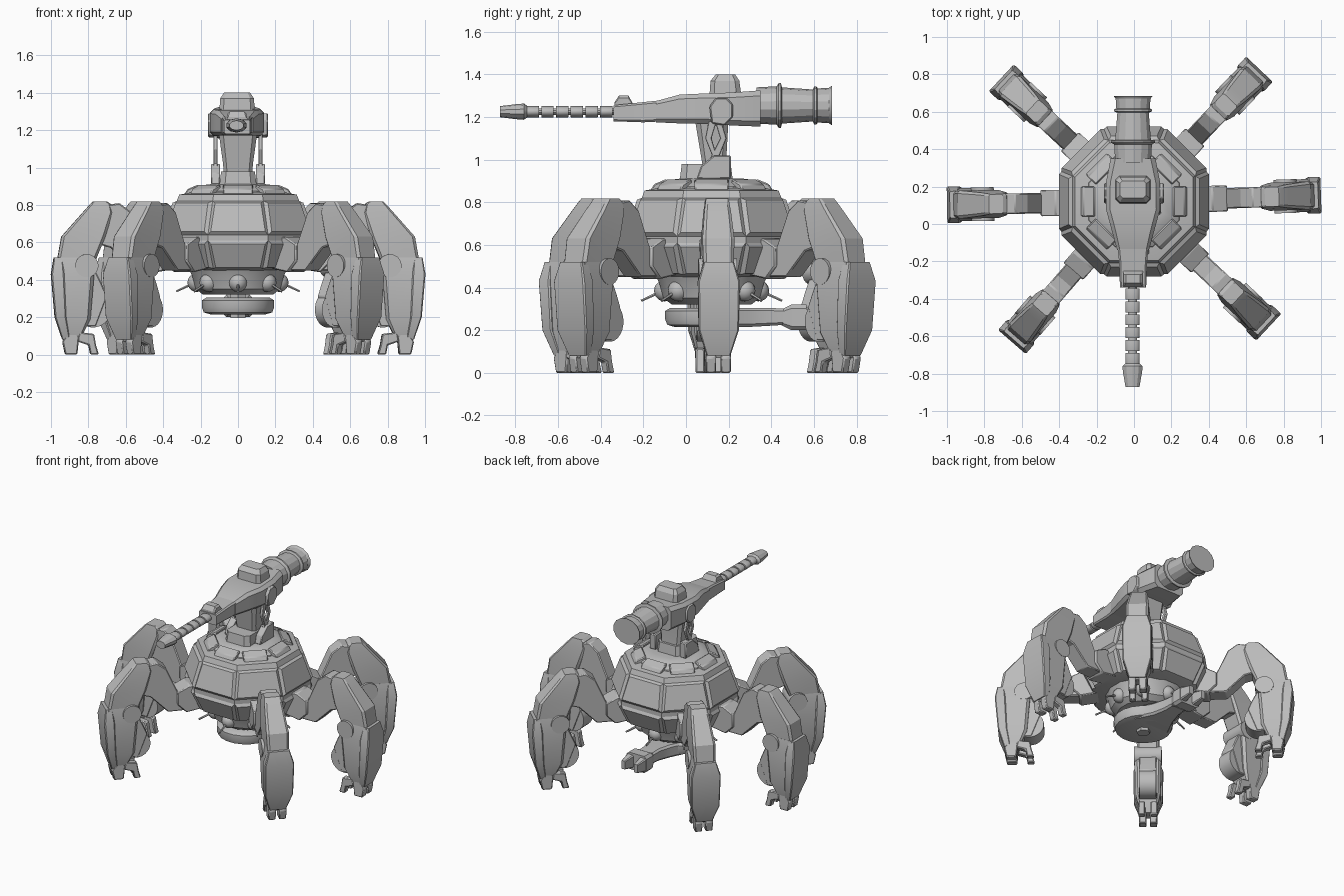
import bpy, bmesh, math
from mathutils import Matrix, Vector

cube = bpy.data.objects.get("Cube")
if cube:
    bpy.data.objects.remove(cube, do_unlink=True)

metal = bpy.data.materials.new("plain grey metal")
metal.use_nodes = True
GREY = (0.5, 0.5, 0.5, 1)
metal.diffuse_color = GREY
metal.node_tree.nodes["Principled BSDF"].inputs["Base Color"].default_value = GREY

CENTRE = Matrix.Translation((0, 0.12, 0))
BELLY = Matrix.Translation((0, 0.095, 0))
GUN = Matrix.Translation((-0.005, 0, 0))


def finish(name, bm, matrix, bevel=0, angle=25):
    bmesh.ops.recalc_face_normals(bm, faces=bm.faces)
    mesh = bpy.data.meshes.new(name)
    bm.to_mesh(mesh)
    bm.free()
    mesh.materials.append(metal)
    obj = bpy.data.objects.new(name, mesh)
    bpy.context.collection.objects.link(obj)
    obj.matrix_world = matrix
    bpy.ops.object.select_all(action="DESELECT")
    obj.select_set(True)
    bpy.context.view_layer.objects.active = obj
    bpy.ops.object.shade_smooth_by_angle(angle=math.radians(angle))
    if bevel:
        mod = obj.modifiers.new("chamfer", "BEVEL")
        mod.width, mod.segments = bevel, 1
    return obj


def skin(rings):
    """Bridge equal point rings and cap both ends."""
    bm = bmesh.new()
    loops = [[bm.verts.new(p) for p in ring] for ring in rings]
    for a, b in zip(loops, loops[1:]):
        for i in range(len(a)):
            j = (i + 1) % len(a)
            bm.faces.new((a[i], a[j], b[j], b[i]))
    bm.faces.new(loops[0])
    bm.faces.new(loops[-1])
    return bm


def loft(name, sections, place, matrix=CENTRE, chamfer=0.3):
    """Chamfered box sections: (position, low, high, half width)."""
    rings = []
    for t, low, high, w in sections:
        m, h = (low + high) / 2, (high - low) / 2
        c = chamfer * min(h, w)
        quarter = [(h, w - c), (h - c, w)]
        ring = quarter + [(-u, v) for u, v in reversed(quarter)]
        ring += [(-u, -v) for u, v in ring]
        rings.append([place(t, m + u, v) for u, v in ring])
    return finish(name, skin(rings), matrix)


def upright(t, u, v):
    return Vector((u, v, t))


def upright_turned(t, u, v):
    return Vector((v, u, t))


def lengthwise(t, u, v):
    return Vector((v, t, u))


def prism(name, outline, half, matrix=CENTRE, offset=0, bevel=0.006):
    """Outline in the x-z plane, thick along y."""
    rings = [[(x, offset + s * half, z) for x, z in outline] for s in (-1, 1)]
    return finish(name, skin(rings), matrix, bevel)


def lathe_mesh(profile, sides):
    step = math.tau / sides
    return skin([[(r * math.cos((i + 0.5) * step), r * math.sin((i + 0.5) * step), z)
                  for i in range(sides)] for r, z in profile])


def lathe(name, profile, sides, matrix=CENTRE, angle=35):
    return finish(name, lathe_mesh(profile, sides), matrix, 0, angle)


def cylinder_y(name, x, z, radius, half, matrix):
    turn = matrix @ Matrix.Translation((x, 0, z)) @ Matrix.Rotation(math.pi / 2, 4, "X")
    return lathe(name, [(radius, -half), (radius, half)], 24, turn)


# Octagonal hull with raised armour panels
bm = lathe_mesh([(0.2, 0.44), (0.345, 0.46), (0.42, 0.61), (0.42, 0.64),
                 (0.355, 0.82), (0.34, 0.855), (0.25, 0.87)], 8)
bmesh.ops.recalc_face_normals(bm, faces=bm.faces)
walls = [f for f in bm.faces if len(f.verts) == 4 and f.calc_area() > 0.03]
bmesh.ops.inset_individual(bm, faces=walls, thickness=0.02, depth=0.018)
finish("hull", bm, CENTRE)
lathe("hull_cap", [(0.27, 0.85), (0.26, 0.875), (0.21, 0.905), (0.15, 0.912)], 8)
for k in range(8):
    spin = CENTRE @ Matrix.Rotation(k * math.pi / 4, 4, "Z")
    prism("cap_block", [(0.2, 0.84), (0.29, 0.85), (0.27, 0.885), (0.21, 0.91)], 0.08, spin)

# Sensor ring with eyeballs and spikes under the hull
lathe("sensor_ring", [(0.19, 0.32), (0.23, 0.35), (0.25, 0.42), (0.27, 0.46)], 16)
for k in range(8):
    spin = CENTRE @ Matrix.Rotation(k * math.pi / 4, 4, "Z")
    bm = bmesh.new()
    bmesh.ops.create_uvsphere(bm, u_segments=16, v_segments=10, radius=0.05)
    finish("sensor_eye", bm, spin @ Matrix.Translation((0.22, 0, 0.385)), 0, 40)
    tilt = Matrix.Translation((0.24, 0, 0.38)) @ Matrix.Rotation(math.radians(115), 4, "Y")
    lathe("sensor_spike", [(0.008, 0), (0.006, 0.1)], 6, spin @ tilt)

# Belly disc with its rear claw
lathe("belly_disc", [(0.15, 0.215), (0.185, 0.225), (0.195, 0.25), (0.195, 0.29), (0.17, 0.305)], 20, BELLY)
lathe("belly_pivot", [(0.045, 0.195), (0.045, 0.36)], 6, BELLY)
loft("claw_arm", [(0.08, 0.215, 0.305, 0.15), (0.2, 0.215, 0.305, 0.09), (0.29, 0.22, 0.305, 0.065),
                  (0.37, 0.225, 0.3, 0.06)], lengthwise, BELLY)
loft("claw_palm", [(0.34, 0.23, 0.29, 0.05), (0.4, 0.2, 0.32, 0.08), (0.47, 0.2, 0.32, 0.08)], lengthwise, BELLY)
for s in (-1, 1):
    side = BELLY @ Matrix.Translation((s * 0.05, 0, 0))
    loft("claw_finger", [(0.45, 0.21, 0.31, 0.03), (0.55, 0.23, 0.29, 0.015)], lengthwise, side)

# Six legs, each built along +x then turned about the hull and nudged inward
LEGS = {2: 0, 46.5: -0.025, 137: -0.03, 181: 0, 229: -0.005, 317: -0.015}
for degrees, reach in LEGS.items():
    spin = CENTRE @ Matrix.Rotation(math.radians(degrees), 4, "Z") @ Matrix.Translation((reach, 0, 0))
    prism("hip", [(0.32, 0.46), (0.44, 0.44), (0.5, 0.5), (0.5, 0.59), (0.42, 0.63), (0.32, 0.62)], 0.07, spin)
    prism("upper_arm", [(0.4, 0.45), (0.56, 0.45), (0.68, 0.57), (0.78, 0.6), (0.76, 0.79),
                        (0.635, 0.81), (0.57, 0.76), (0.49, 0.58), (0.42, 0.57)], 0.055, spin)
    loft("thigh", [(0.46, 0.78, 0.975, 0.07), (0.63, 0.71, 0.945, 0.075), (0.76, 0.67, 0.83, 0.062),
                   (0.805, 0.68, 0.79, 0.055), (0.818, 0.7, 0.775, 0.052)], upright, spin, 0.2)
    loft("shin", [(0.07, 0.85, 0.925, 0.05), (0.19, 0.79, 0.975, 0.082), (0.43, 0.77, 0.985, 0.088),
                  (0.52, 0.82, 0.98, 0.072)], upright, spin, 0.2)
    # Outer guard, flared at mid height
    loft("shin_guard", [(0.08, 0.9, 0.94, 0.055), (0.2, 0.92, 0.98, 0.094), (0.43, 0.93, 1.0, 0.098),
                        (0.52, 0.94, 0.985, 0.07)], upright, spin, 0.2)
    cylinder_y("knee_joint", 0.81, 0.475, 0.062, 0.09, spin)
    cylinder_y("calf_drum", 0.775, 0.24, 0.095, 0.055, spin)
    prism("calf_block", [(0.7, 0.31), (0.76, 0.15), (0.86, 0.15), (0.84, 0.44), (0.76, 0.44), (0.73, 0.38)], 0.058, spin)
    for s in (-1, 1):
        prism("outer_toe", [(0.86, 0), (0.925, 0), (0.94, 0.07), (0.9, 0.13), (0.85, 0.1)], 0.024, spin, s * 0.035)
        prism("inner_toe", [(0.745, 0), (0.79, 0), (0.8, 0.05), (0.86, 0.07), (0.85, 0.12),
                            (0.77, 0.11), (0.76, 0.05)], 0.022, spin, s * 0.04)

# Turret pedestal
loft("turret_base", [(0.9, -0.15, 0.1, 0.1), (0.98, -0.14, 0.09, 0.09)], upright_turned)
loft("turret_column", [(0.9, -0.03, 0.08, 0.07), (1.02, -0.05, 0.07, 0.08), (1.2, -0.08, 0.08, 0.105)],
     upright_turned)
for s in (-1, 1):
    side = CENTRE @ Matrix.Translation((s * 0.12, 0.01, 0)) @ Matrix.Rotation(math.pi / 2, 4, "Z")
    prism("strut_foot", [(-0.08, 0.91), (0.08, 0.91), (0.08, 1.02), (0, 1.02), (-0.06, 0.97)], 0.025, side)
    prism("strut", [(-0.02, 1.0), (0.02, 1.0), (0.06, 1.1), (0.03, 1.2), (0, 1.2), (0.03, 1.1)], 0.01, side, 0, 0.003)
    prism("strut_brace", [(0, 1.0), (0.02, 1.0), (-0.01, 1.1), (0.02, 1.2), (-0.02, 1.2), (-0.04, 1.1)], 0.01, side, 0, 0.003)
    prism("pivot_cover", [(-0.01, 1.17), (0.05, 1.16), (0.09, 1.2), (0.09, 1.26), (0.06, 1.29),
                          (0.01, 1.29), (-0.02, 1.25)], 0.04, side)

# Gun housing, nose and sight
loft("gun_housing", [(-0.14, 1.175, 1.275, 0.085), (-0.03, 1.17, 1.305, 0.115), (0.08, 1.17, 1.31, 0.145),
                     (0.22, 1.16, 1.315, 0.145), (0.35, 1.155, 1.325, 0.12)], lengthwise, GUN)
loft("gun_nose", [(-0.34, 1.18, 1.255, 0.07), (-0.2, 1.175, 1.27, 0.075), (-0.1, 1.18, 1.28, 0.085)], lengthwise, GUN, 0.2)
loft("front_sight", [(-0.335, 1.22, 1.27, 0.055), (-0.315, 1.22, 1.3, 0.05), (-0.27, 1.22, 1.3, 0.05),
                     (-0.25, 1.22, 1.265, 0.055)], lengthwise, GUN)
loft("top_hatch", [(1.3, 0.11, 0.26, 0.095), (1.37, 0.115, 0.25, 0.09), (1.4, 0.14, 0.23, 0.07)],
     upright_turned, GUN)

# Rear drum with flanges, turned about the gun's axis
AIM = Matrix.Translation((-0.005, 0, 1.254)) @ Matrix.Rotation(-math.pi / 2, 4, "X")
lathe("rear_drum", [(0.085, 0.33), (0.09, 0.425), (0.105, 0.435), (0.105, 0.445), (0.085, 0.45), (0.075, 0.595),
                    (0.09, 0.602), (0.09, 0.612), (0.08, 0.618), (0.083, 0.67), (0.093, 0.685)], 14,
      AIM @ Matrix.Scale(1.15, 4, (1, 0, 0)), 25)

# Segmented barrel and muzzle, wider than tall
BARREL = (Matrix.Translation((-0.008, 0, 1.225)) @ Matrix.Rotation(math.pi / 2, 4, "X")
          @ Matrix.Scale(1.5, 4, (1, 0, 0)))
lathe("barrel_core", [(0.016, 0.3), (0.016, 0.8)], 10, BARREL)
for k in range(6):
    start = 0.345 + k * 0.069
    lathe("barrel_ring", [(0.026, start), (0.027, start + 0.004), (0.027, start + 0.054),
                          (0.026, start + 0.058)], 10, BARREL)
lathe("muzzle", [(0.027, 0.745), (0.038, 0.76), (0.036, 0.79), (0.026, 0.872)], 10, BARREL)
